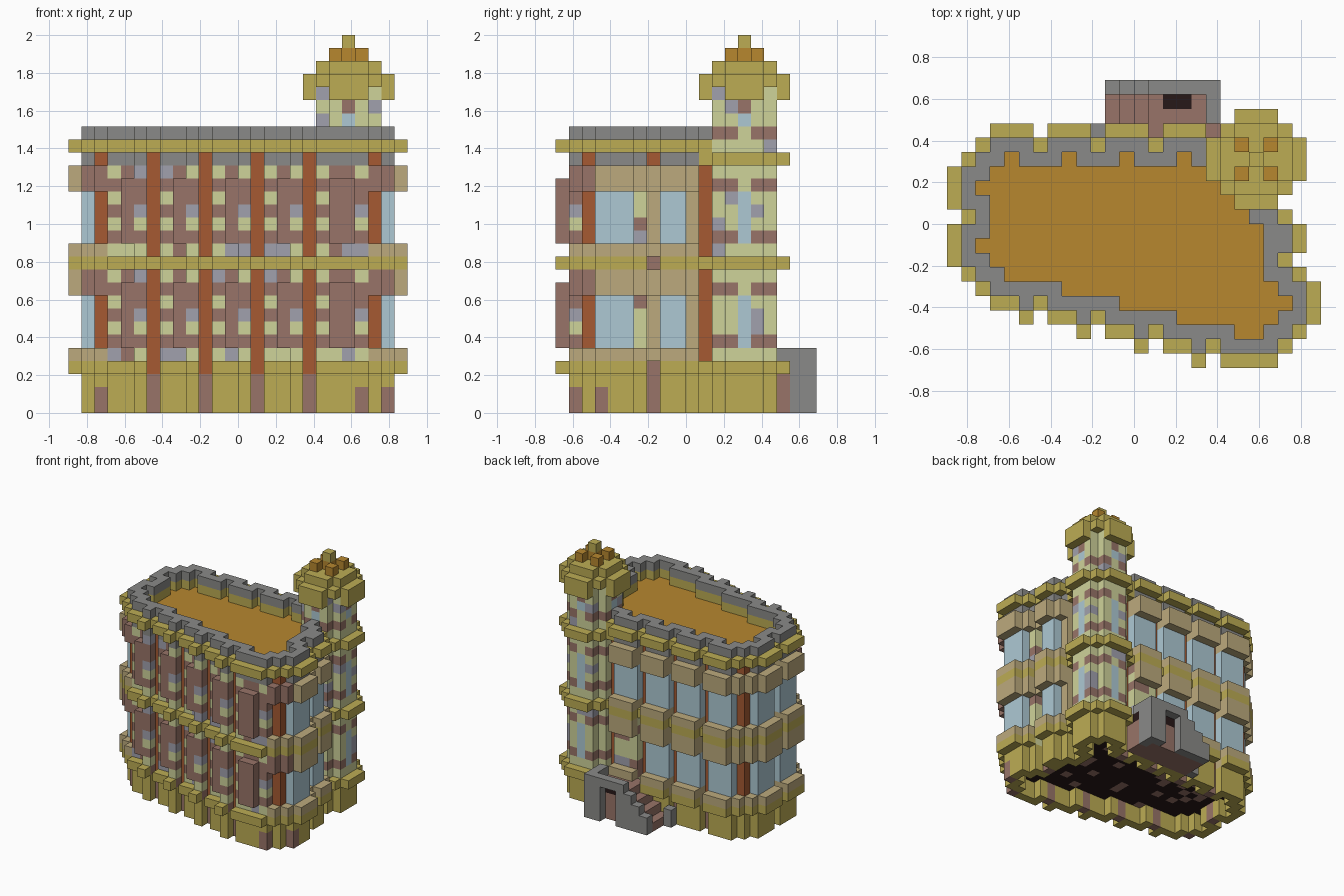
import bpy
import random

random.seed(4)
if "Cube" in bpy.data.objects:
    bpy.data.objects.remove(bpy.data.objects["Cube"], do_unlink=True)

U = 2 / 29  # size of one block

# Materials, from sRGB
COLOURS = {
    "olive_stone": "BCAC54", "grey_stone": "8A8A88", "ochre_roof": "B7872F",
    "pale_glass": "AEC9D4", "cream_plaster": "CFD39A", "maroon_brick": "987468",
    "rust_pillar": "A65A32", "blue_grey_stone": "A1A1AD", "tan_stone": "BCAA7D",
    "dark_floor": "271818"}
OLIVE, GREY, OCHRE, GLASS, CREAM, BRICK, RUST, SLATE, TAN, DARK = COLOURS


def material(name, code):
    rgb = [int(code[i:i + 2], 16) / 255 for i in (0, 2, 4)]
    col = [((c + .055) / 1.055) ** 2.4 for c in rgb] + [1]
    m = bpy.data.materials.new(name)
    m.use_nodes = True
    m.diffuse_color = col
    node = m.node_tree.nodes["Principled BSDF"]
    node.inputs["Base Color"].default_value = col
    node.inputs["Roughness"].default_value = 0.9
    return m


MATS = {n: material(n, c) for n, c in COLOURS.items()}
blocks = {}  # (x, y, z) -> (part, colour)


def put(part, cells, z0, z1, colour):
    for x, y in sorted(cells):
        for z in range(z0, z1):
            c = colour(x, y, z) if callable(colour) else colour
            blocks[x, y, z] = (part, c)


def rect(x0, x1, y0, y1):
    return {(x, y) for x in range(x0, x1) for y in range(y0, y1)}


def around(c):
    x, y = c
    return {(x + 1, y), (x - 1, y), (x, y + 1), (x, y - 1)}


def ledge(cells):
    return {n for c in cells for n in around(c)} - cells


def rim(cells):
    return {(x, y) for x, y in cells
            if not rect(x - 1, x + 2, y - 1, y + 2) <= cells}


# Floor plan: stepped slanted front, three-block bays with recessed pillars
main = rect(-11, -10, -4, 5) | rect(-12, -11, 1, 4) | rect(-12, -11, -3, 0)
pillars = {(-11, 0)}
for b in range(4):
    x, low = -10 + 4 * b, -5 - b
    main |= rect(x, x + 4, low, 5) | {(x + 2, low - 1)} | rect(x, x + 3, 5, 6)
    pillars |= {(x + 3, low), (x + 3, 4)}
for x in range(6, 10):
    main |= rect(x, x + 1, -9, 10 - x)
main |= rect(10, 11, -8, -3) | rect(10, 11, -2, 0) | rect(11, 12, -7, -4)
corner_pillars = {(-11, -4), (-11, 4), (10, -8), (8, 1)}
tan_pillar = (9, -3)
tower = rect(7, 10, 2, 7) | rect(6, 11, 3, 6)
plan = main | tower
shell = rim(plan)


def in_front(x, y):
    return y <= -5 and -10 <= x <= 9


def brickwork(x, y, z):
    """Front bays: brick centre, chequered cream and blue-grey edges."""
    k, side = z % 8, (x + 10) % 4
    if x >= 6:
        side = {6: 0, 9: 2}.get(x, 1)
    if side == 1:
        return random.choice((BRICK, SLATE, CREAM)) if k == 4 else BRICK
    if k in (2, 4):
        return random.choice((CREAM, CREAM, CREAM, SLATE))
    if k == 0:
        return CREAM if side == 0 else BRICK
    if k == 7:
        return BRICK if side == 0 else SLATE
    return CREAM if k == 6 else BRICK


def speckle(x, y, z):
    return random.choice((CREAM, CREAM, CREAM, BRICK, BRICK, SLATE))


def tower_wall(x, y, z):
    if (x == 8 or y == 4) and (z in range(5, 9) or z in range(13, 17) or z == 22):
        return GLASS
    if z % 2 and (x in (6, 10) or y in (2, 6)) and (x + y + z // 2) % 2:
        return BRICK
    return random.choice((CREAM,) * 5 + (SLATE,))


def wall(x, y, z):
    if (x, y) == tan_pillar:
        return {3: BRICK, 11: BRICK, 19: RUST}.get(z, TAN)
    if (x, y) in pillars | corner_pillars:
        return RUST
    if (x, y) == (9, 0):
        return TAN
    if in_front(x, y):
        return brickwork(x, y, z)
    if (x, y) == (10, -4) or (2 <= x <= 4 and y >= 4 and z < 11):
        return speckle(x, y, z)
    return GLASS if z in range(5, 9) or z in range(13, 17) else TAN


def panel(x, y, z):
    at_corner = (x, y) in {(-12, -4), (-11, -5), (10, -9), (11, -8)}
    return BRICK if at_corner and z not in (4, 12) else TAN


# Hollow base with brick pillar feet and a dark underside
put("base", shell, 0, 3, OLIVE)
put("pillar_feet", pillars | {tan_pillar}, 0, 3, BRICK)
put("corner_feet", {(-11, -4), (9, -9), (11, -7)}, 0, 2, BRICK)
put("floor_underside", plan - shell, 2, 3,
    lambda x, y, z: random.choice((DARK,) * 6 + (BRICK,)))

# Walls and roof
put("walls", main, 3, 20, wall)
put("flat_roof", main - shell, 19, 20, OCHRE)
put("wall_head", (shell & main) - pillars - corner_pillars - {tan_pillar}, 19, 20, GREY)

# Projecting panels above and below the side and back windows
outer = ledge(plan)
clear = {c for c in outer if not around(c) & pillars}
walled = {c for c in clear if not around(c) & tower}
for z0, z1 in ((4, 5), (9, 11), (12, 13), (17, 19)):
    put("bay_panels", {c for c in walled if not in_front(*c)}, z0, z1, panel)

# Brick fins in the middle of the front bays
fins = {c for c in walled if in_front(*c) and c[0] in (-9, -5, -1, 3, 7, 8)}
for z in (5, 13):
    put("front_fins", fins, z, z + 5, BRICK)

# Horizontal stone bands
put("lower_band", clear - {(10, -3)}, 3, 4, OLIVE)
put("middle_band", outer - {(10, -3)}, 11, 12, OLIVE)
put("tower_band", ledge(tower) - plan, 19, 20, OLIVE)

# Parapet
put("cornice", (shell & main) | (ledge(main) - tower), 20, 21, OLIVE)
put("parapet", shell & main, 21, 22, GREY)

# Corner tower and its stepped cap with hanging lobes
lobes = rect(7, 10, 1, 8) | rect(5, 12, 3, 6)
put("tower", tower, 3, 25, tower_wall)
put("tower_cap_lobes", lobes - tower, 24, 25, OLIVE)
put("tower_cap", tower | ledge(tower), 25, 26, OLIVE)
put("tower_cap_step", tower, 26, 27, OLIVE)
put("tower_crown", {(x, y) for x in (7, 9) for y in (3, 5)} | {(8, 4)}, 27, 28, OCHRE)
put("tower_finial", {(8, 4)}, 28, 29, OLIVE)

# Back porch: stepped grey wall, brick stairs, two arched doorways
for x in range(-2, 6):
    put("porch_wall", {(x, 9)}, 0, min(5, x + 4), GREY)
    put("porch_stairs", rect(x, x + 1, 6, 9) - plan, 0, min(4, x + 3), BRICK)
put("porch_side", rect(5, 6, 7, 9), 0, 5, GREY)
put("porch_side_door", {(5, 7)}, 0, 3, BRICK)
put("porch_kerb", {(-3, 6)}, 0, 2, GREY)
put("porch_door_arch", {(5, 7), (2, 8), (3, 8)}, 3, 4, DARK)
for x in (2, 3):
    for z in range(4):
        del blocks[x, 9, z]

# Corner offsets of each block side, wound outward
SIDES = []
for axis in range(3):
    for s in (0, 1):
        quad = []
        for a, b in ((0, 0), (1, 0), (1, 1), (0, 1)):
            p = [0, 0, 0]
            p[axis], p[(axis + 1) % 3], p[(axis + 2) % 3] = s, a, b
            quad.append(tuple(p))
        normal = tuple((2 * s - 1) * (i == axis) for i in range(3))
        SIDES.append((normal, quad if s else quad[::-1]))


def add(p, q):
    return tuple(i + j for i, j in zip(p, q))


# One mesh per part, made of its exposed block sides
for part in sorted({p for p, c in blocks.values()}):
    verts, faces, tints = {}, [], []
    for pos, (owner, colour) in blocks.items():
        for normal, quad in SIDES:
            if owner == part and add(pos, normal) not in blocks:
                faces.append([verts.setdefault(add(pos, q), len(verts)) for q in quad])
                tints.append(colour)
    mesh = bpy.data.meshes.new(part)
    mesh.from_pydata([[i * U for i in v] for v in verts], [], faces)
    used = sorted(set(tints))
    for name in used:
        mesh.materials.append(MATS[name])
    for poly, name in zip(mesh.polygons, tints):
        poly.material_index = used.index(name)
    bpy.context.collection.objects.link(bpy.data.objects.new(part, mesh))
